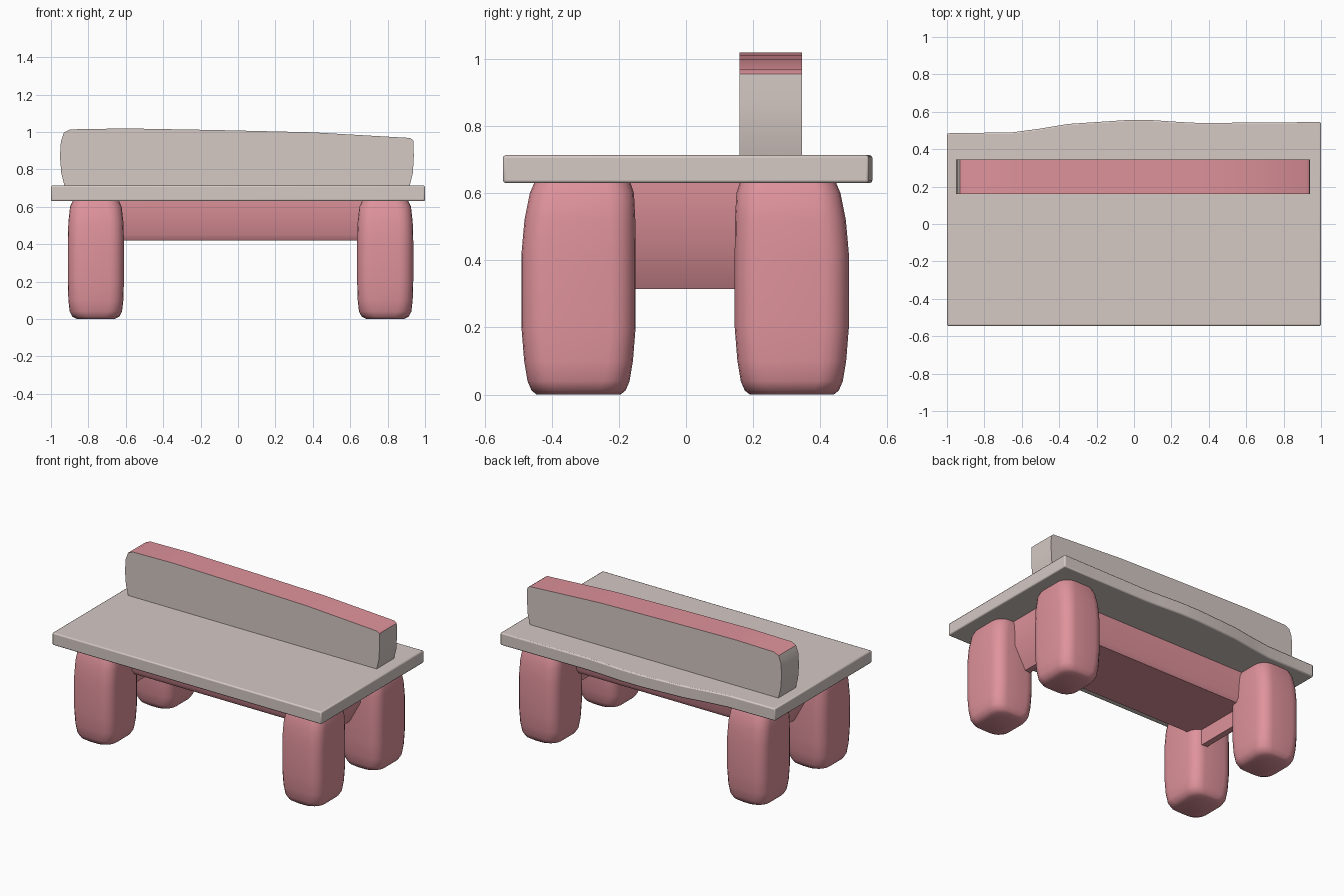
import bpy, bmesh, math

if "Cube" in bpy.data.objects:
    bpy.data.objects.remove(bpy.data.objects["Cube"])


def material(name, rgb):
    m = bpy.data.materials.new(name)
    m.diffuse_color = (*rgb, 1)
    m.use_nodes = True
    m.node_tree.nodes["Principled BSDF"].inputs["Base Color"].default_value = m.diffuse_color
    return m


GREY = material("warm grey", (0.66, 0.58, 0.55))
PINK = material("dusty pink", (0.74, 0.29, 0.33))


def finish(bm, name, mats, angle=40, bevel=0):
    bmesh.ops.recalc_face_normals(bm, faces=bm.faces[:])
    me = bpy.data.meshes.new(name)
    bm.to_mesh(me)
    bm.free()
    ob = bpy.data.objects.new(name, me)
    bpy.context.collection.objects.link(ob)
    for m in mats:
        me.materials.append(m)
    if bevel:
        b = ob.modifiers.new("bevel", 'BEVEL')
        b.width, b.segments, b.limit_method = bevel, 2, 'ANGLE'
    bpy.ops.object.select_all(action='DESELECT')
    ob.select_set(True)
    bpy.context.view_layer.objects.active = ob
    bpy.ops.object.shade_smooth_by_angle(angle=math.radians(angle))
    return ob


def prism(points, place, a, b):
    """Extrude a 2D outline from a to b; place(u, v, w) gives the 3D point."""
    bm = bmesh.new()
    rings = [[bm.verts.new(place(u, v, w)) for u, v in points] for w in (a, b)]
    loft(bm, rings)
    return bm


def loft(bm, rings):
    n = len(rings[0])
    for lo, hi in zip(rings, rings[1:]):
        for i in range(n):
            bm.faces.new((lo[i], lo[(i + 1) % n], hi[(i + 1) % n], hi[i]))
    bm.faces.new(rings[0])
    bm.faces.new(rings[-1])


def rounded_rect(hx, hy, r, seg=5):
    pts = []
    for k, (sx, sy) in enumerate(((1, 1), (-1, 1), (-1, -1), (1, -1))):
        for i in range(seg + 1):
            t = math.pi / 2 * (k + i / seg)
            pts.append((sx * (hx - r) + r * math.cos(t), sy * (hy - r) + r * math.sin(t)))
    return pts


# Seat slab with its uneven back edge
seat_outline = [(-1, -0.545), (1, -0.545), (1, 0.545), (0.35, 0.54), (0.25, 0.545), (0.1, 0.555),
                (-0.05, 0.555), (-0.35, 0.535), (-0.5, 0.51), (-0.65, 0.49), (-1, 0.485)]
finish(prism(seat_outline, lambda u, v, w: (u, v, w), 0.63, 0.713), "seat", [GREY], bevel=0.008)

# Backrest: bulging ends, top edge falling to the right, pink top
back_outline = [(-0.925, 0.70), (-0.945, 0.78), (-0.952, 0.87), (-0.947, 0.95), (-0.93, 0.998),
                (-0.895, 1.014), (-0.6, 1.019), (-0.1, 1.01), (0.4, 0.998), (0.92, 0.968),
                (0.938, 0.955), (0.94, 0.87), (0.935, 0.78), (0.915, 0.70)]
bm = prism(back_outline, lambda u, v, w: (u, w, v), 0.16, 0.345)
bmesh.ops.recalc_face_normals(bm, faces=bm.faces[:])
for f in bm.faces:
    f.material_index = int(f.normal.z > 0.6)
finish(bm, "backrest", [GREY, PINK])

# Four stout rounded legs: (height, half width x, half depth y, outward shift y)
LEG = [(0.0, 0.10, 0.125, 0), (0.012, 0.125, 0.14, 0), (0.04, 0.14, 0.152, 0), (0.1, 0.147, 0.162, 0),
       (0.2, 0.15, 0.17, 0), (0.42, 0.15, 0.17, 0), (0.52, 0.147, 0.165, -0.004),
       (0.6, 0.138, 0.155, -0.01), (0.64, 0.12, 0.14, -0.012)]
for side, cx in (("left", -0.76), ("right", 0.787)):
    for end, cy in (("front", -0.32), ("back", 0.315)):
        bm = bmesh.new()
        out = math.copysign(1, cy)
        loft(bm, [[bm.verts.new((cx + x, cy + out * s + y, z))
                   for x, y in rounded_rect(hx, hy, 0.075)] for z, hx, hy, s in LEG])
        finish(bm, f"{end}_{side}_leg", [PINK], angle=50)

# Broad beam under the seat
beam = [(-0.25, 0.64), (-0.25, 0.45), (-0.23, 0.42), (0.23, 0.42), (0.25, 0.45), (0.25, 0.64)]
finish(prism(beam, lambda u, v, w: (w, u, v), -0.70, 0.72), "under_beam", [PINK])

# Wedge stretchers joining front and back legs, sloping inwards at the bottom
for side, cx, s in (("left", -0.76, -1), ("right", 0.787, 1)):
    wedge = [(0.02, 0.64), (0.02, 0.46), (-0.06, 0.315), (-0.10, 0.315), (-0.10, 0.64)]
    finish(prism(wedge, lambda u, v, w: (cx + s * u, w, v), -0.25, 0.25),
           f"{side}_stretcher", [PINK], angle=30)
